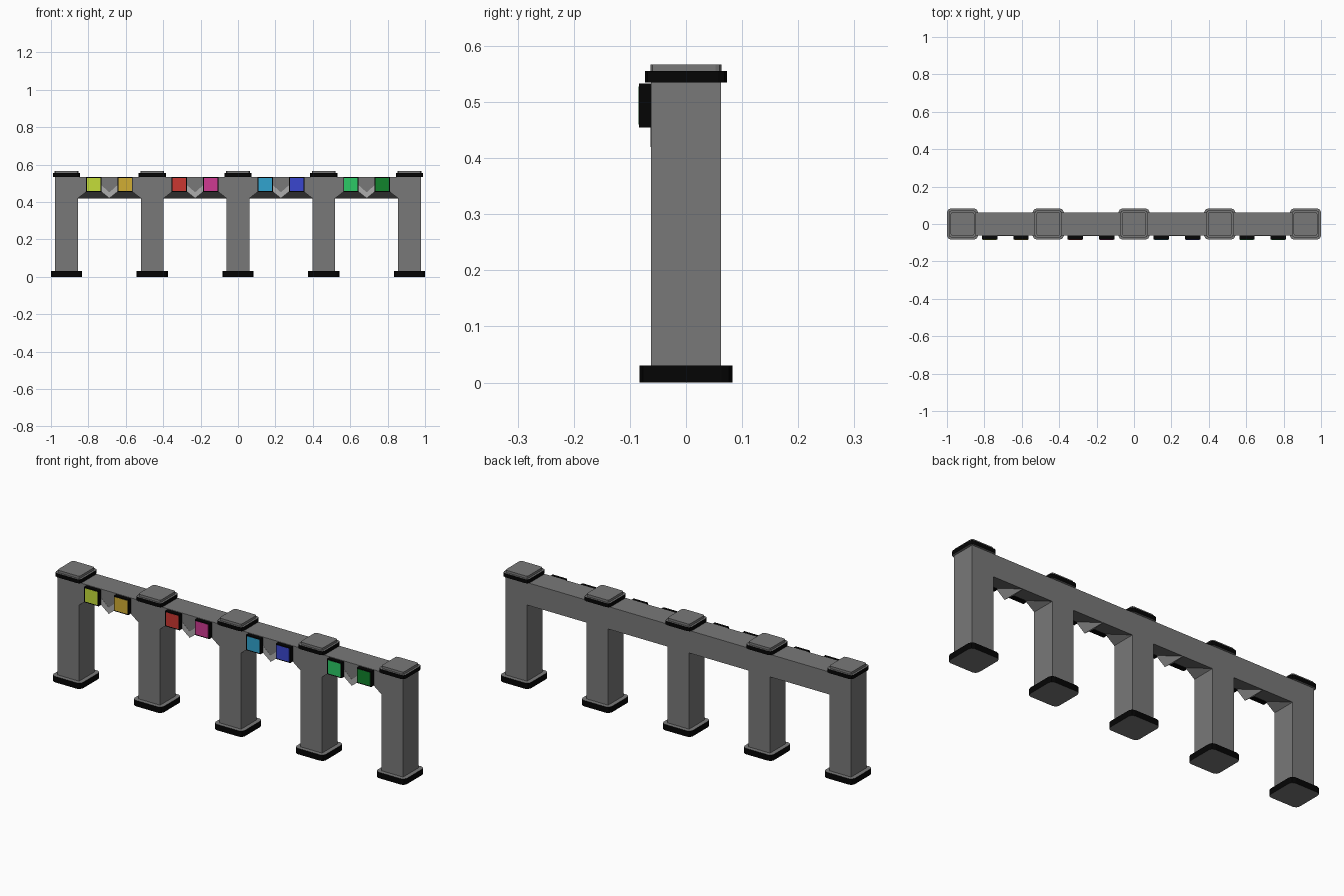
import bpy, bmesh

if "Cube" in bpy.data.objects:
    bpy.data.objects.remove(bpy.data.objects["Cube"])


def srgb(r, g, b):
    return tuple((c / 255) ** 2.2 for c in (r, g, b)) + (1.0,)


def material(name, rgb):
    m = bpy.data.materials.new(name)
    m.diffuse_color = srgb(*rgb)
    m.use_nodes = True
    m.node_tree.nodes["Principled BSDF"].inputs["Base Color"].default_value = m.diffuse_color
    return m


GREY = material("stone_grey", (120, 120, 120))
LIGHT = material("light_grey", (172, 172, 172))
BLACK = material("black", (13, 13, 13))


def prism(name, outline, lo, hi, axis, mats):
    """Extrude a 2D outline along an axis; a second material goes on end faces."""
    def place(a, b, t):
        return {"x": (t, a, b), "y": (a, t, b), "z": (a, b, t)}[axis]
    bm = bmesh.new()
    ends = [[bm.verts.new(place(a, b, t)) for a, b in outline] for t in (lo, hi)]
    for ring in ends:
        bm.faces.new(ring).material_index = len(mats) - 1
    n = len(outline)
    for i in range(n):
        j = (i + 1) % n
        bm.faces.new((ends[0][i], ends[0][j], ends[1][j], ends[1][i]))
    bmesh.ops.recalc_face_normals(bm, faces=bm.faces[:])
    me = bpy.data.meshes.new(name)
    bm.to_mesh(me)
    bm.free()
    for m in mats:
        me.materials.append(m)
    ob = bpy.data.objects.new(name, me)
    bpy.context.collection.objects.link(ob)
    return ob


def rect(cx, cy, w, h):
    return [(cx - w, cy - h), (cx + w, cy - h), (cx + w, cy + h), (cx - w, cy + h)]


def rounded(cx, h, c):
    """Square with two-step rounded corners."""
    k = c * 0.3
    q = [(h, h - c), (h - k, h - k), (h - c, h)]
    pts = []
    for _ in range(4):
        pts += [(x + cx, y) for x, y in q]
        q = [(-y, x) for x, y in q]
    return pts


STEP, D, HALF = 0.4585, 0.062, 0.061
LOW, MID, TOP = 0.42, 0.46, 0.535

# pillars with foot plates and caps
for i in range(5):
    x = (i - 2) * STEP
    prism(f"pillar_{i}", rect(x, 0, HALF, D), 0.01, TOP + 0.003, "z", [GREY])
    prism(f"foot_plate_{i}", rounded(x, 0.083, 0.02), 0, 0.03, "z", [BLACK, GREY])
    prism(f"cap_band_{i}", rounded(x, 0.073, 0.016), TOP, 0.555, "z", [BLACK, GREY])
    prism(f"cap_top_{i}", rounded(x, 0.063, 0.01), 0.553, 0.567, "z", [GREY])

COLOURS = [
    ("yellow", (195, 220, 60)), ("gold", (208, 172, 55)),
    ("red", (202, 58, 52)), ("magenta", (206, 60, 145)),
    ("cyan", (52, 162, 205)), ("blue", (60, 72, 206)),
    ("green", (48, 200, 102)), ("dark_green", (24, 130, 48)),
]

for i in range(4):
    c = (i - 1.5) * STEP
    edge = STEP / 2 - HALF
    # beam with sloping underside
    prism(f"beam_{i}", [(-D, MID), (D, LOW), (D, TOP), (-D, TOP)],
          c - edge, c + edge, "x", [GREY])
    # sloped brackets and coloured panels on both sides
    for k, s in enumerate((-1, 1)):
        e = c + s * edge
        prism(f"bracket_{i}_{k}", [(e, LOW), (e - s * 0.052, MID), (e, MID)],
              -D, D, "y", [GREY])
        p = c + s * 0.084
        name, rgb = COLOURS[2 * i + k]
        prism(f"panel_frame_{i}_{k}", rect(p, 0.4935, 0.041, 0.039),
              -0.0835, -0.06, "y", [BLACK])
        prism(f"panel_{name}", rect(p, 0.4935, 0.036, 0.034),
              -0.0845, -0.08, "y", [material(name, rgb)])
    # light chevron between the panels, with a grey infill
    prism(f"chevron_{i}", [(c - 0.05, MID), (c, LOW), (c + 0.05, MID),
                           (c + 0.05, 0.496), (c, 0.452), (c - 0.05, 0.496)],
          -D - 0.001, D - 0.002, "y", [LIGHT])
    prism(f"chevron_infill_{i}", [(c - 0.012, MID + 0.002), (c, 0.45), (c + 0.012, MID + 0.002)],
          -D, -D + 0.02, "y", [GREY])
